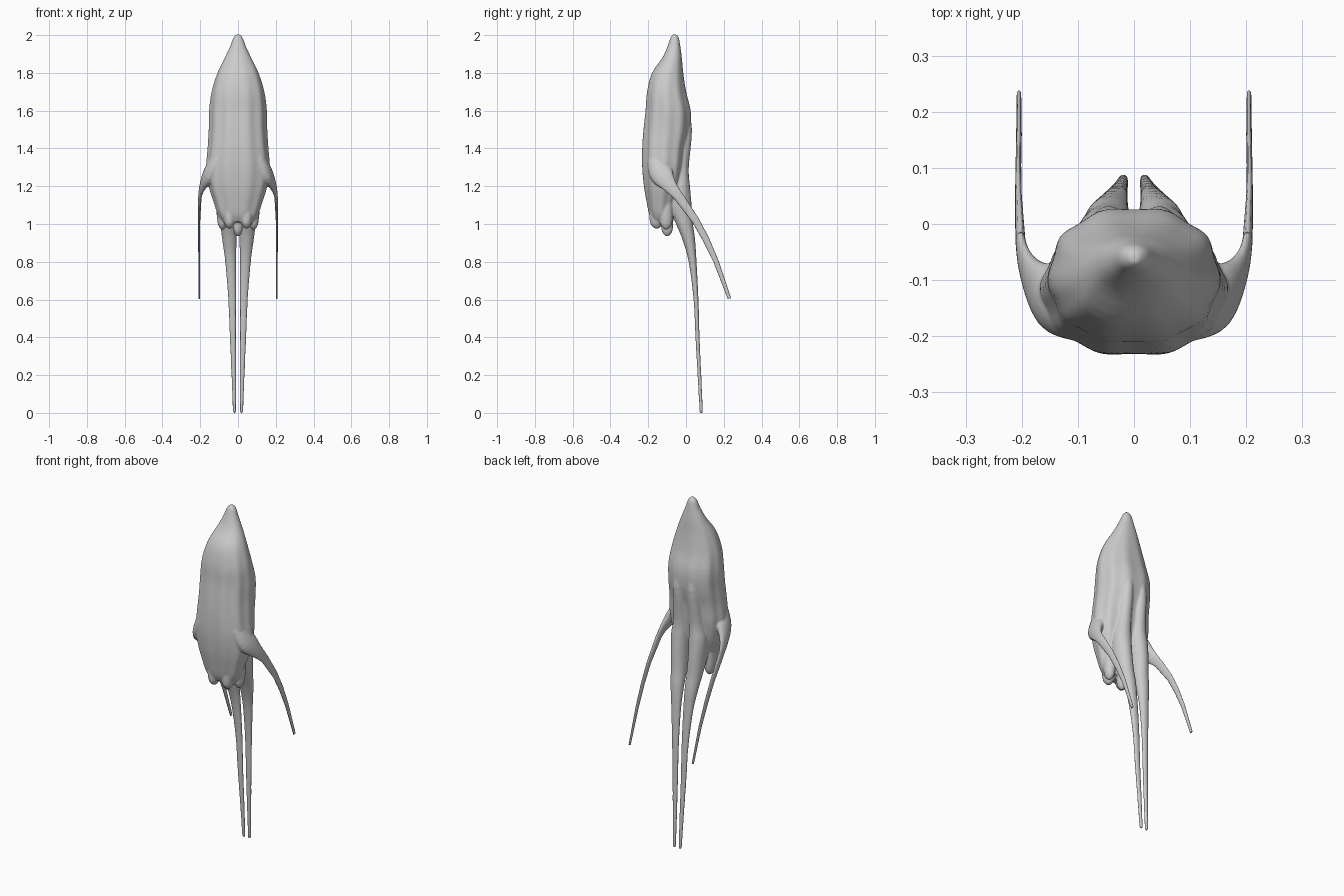
import bpy, bmesh, math
from mathutils import Vector

if "Cube" in bpy.data.objects:
    bpy.data.objects.remove(bpy.data.objects["Cube"])


def resample(rows, steps):
    # Catmull-Rom through the control rows
    out = []
    for i in range(len(rows) - 1):
        p = [Vector(rows[max(0, min(len(rows) - 1, i + k))]) for k in (-1, 0, 1, 2)]
        for s in range(steps):
            t = s / steps
            out.append(0.5 * (2 * p[1] + (p[2] - p[0]) * t
                              + (2 * p[0] - 5 * p[1] + 4 * p[2] - p[3]) * t * t
                              + (3 * p[1] - p[0] - 3 * p[2] + p[3]) * t ** 3))
    return out + [Vector(rows[-1])]


def tube(bm, rows, n=24, steps=4, flat=True, side=1, power=2.0, folds=0.0):
    """Loft ellipses; each row is x, y, z, half thickness, half width."""
    rows = resample(rows, steps) if steps > 1 else [Vector(r) for r in rows]
    rings = []
    for i, r in enumerate(rows):
        c = Vector(r[:3])
        u, w = Vector((1, 0, 0)), Vector((0, 1, 0))
        if not flat:
            a, b = rows[max(i - 1, 0)], rows[min(i + 1, len(rows) - 1)]
            t = (Vector(b[:3]) - Vector(a[:3])).normalized()
            u = (u - t * u.dot(t)).normalized()
            w = t.cross(u)
        ring = []
        for k in range(n):
            a = 2 * math.pi * k / n
            ca, sa = math.cos(a), math.sin(a)
            fade = max(0, min(1, (1.9 - c.z) / 0.3))
            f = 1 + folds * fade * math.cos(10 * a + 0.5 * math.sin(9 * c.z) * ca)
            px = math.copysign(abs(ca) ** (2 / power), ca) * r[3] * f
            py = math.copysign(abs(sa) ** (2 / power), sa) * r[4] * f
            v = c + u * px + w * py
            ring.append(bm.verts.new((v.x * side, v.y, v.z)))
        rings.append(ring)
    faces = [bm.faces.new(rings[0]), bm.faces.new(rings[-1])]
    for p, q in zip(rings, rings[1:]):
        for k in range(n):
            j = (k + 1) % n
            faces.append(bm.faces.new((p[k], p[j], q[j], q[k])))
    bmesh.ops.recalc_face_normals(bm, faces=faces)


def finish(name, bm):
    me = bpy.data.meshes.new(name)
    bm.to_mesh(me)
    bm.free()
    ob = bpy.data.objects.new(name, me)
    bpy.context.collection.objects.link(ob)
    return ob


# Mantle: z, half width, front y, back y
profile = [
    (2.003, .010, -.070, -.050), (1.985, .025, -.082, -.038), (1.94, .042, -.098, -.030),
    (1.88, .070, -.125, -.022), (1.80, .108, -.180, -.014), (1.70, .138, -.207, .002),
    (1.60, .150, -.215, .026), (1.50, .152, -.226, .026), (1.40, .158, -.233, .006),
    (1.30, .165, -.233, -.006), (1.20, .152, -.224, -.025), (1.12, .128, -.210, -.050),
    (1.05, .105, -.195, -.068), (1.01, .080, -.175, -.085)]
bm = bmesh.new()
tube(bm, [(0, (f + b) / 2, z, w, (b - f) / 2) for z, w, f, b in profile],
     n=80, power=2.2, folds=.022)

# Hanging lobes under the mantle
lobes = [(.045, -.155, .975, .036), (.082, -.105, .97, .032), (0, -.10, .935, .030)]
for x, y, z, r in lobes:
    for s in ((1, -1) if x else (1,)):
        tube(bm, [(x, y, z + .22, r, r), (x, y, z + .10, r, r * 1.1),
                  (x, y, z + .035, r * .8, r), (x, y, z + .01, r * .5, r * .6),
                  (x, y, z, r * .2, r * .2)], side=s)

# Trailing legs and shoulders, merged into the mantle
leg = [(.040, -.010, 1.60, .020, .020), (.045, -.008, 1.50, .034, .040),
       (.050, -.030, 1.30, .042, .045), (.057, -.032, 1.20, .050, .053),
       (.056, -.030, 1.10, .048, .060), (.051, -.008, 1.00, .043, .045),
       (.046, .014, .92, .038, .034), (.039, .035, .80, .029, .021),
       (.031, .053, .60, .021, .013), (.027, .061, .40, .017, .011),
       (.022, .071, .20, .013, .010), (.019, .080, .02, .009, .009), (.018, .081, 0, .007, .008)]
arm = [(.100, -.160, 1.35, .045, .050), (.150, -.130, 1.265, .036, .062),
       (.185, -.088, 1.205, .018, .040), (.202, -.035, 1.14, .009, .026),
       (.206, .05, 1.02, .006, .020), (.206, .105, .92, .005, .018),
       (.205, .16, .80, .005, .014), (.205, .230, .605, .004, .009)]
for s in (1, -1):
    tube(bm, leg, side=s)
    tube(bm, arm[:5], flat=False, side=s)
body = finish("draped_body", bm)
rm = body.modifiers.new("merge", 'REMESH')
rm.mode = 'VOXEL'
rm.voxel_size = .0045
rm.use_smooth_shade = True
sm = body.modifiers.new("soften", 'SMOOTH')
sm.factor = .5
sm.iterations = 8

# Thin swept-back arm blades
for s, label in ((1, "right"), (-1, "left")):
    bm = bmesh.new()
    tube(bm, arm[3:], n=12, steps=1, flat=False, side=s)
    blade = finish("arm_blade_" + label, bm)
    for p in blade.data.polygons:
        p.use_smooth = len(p.vertices) == 4
